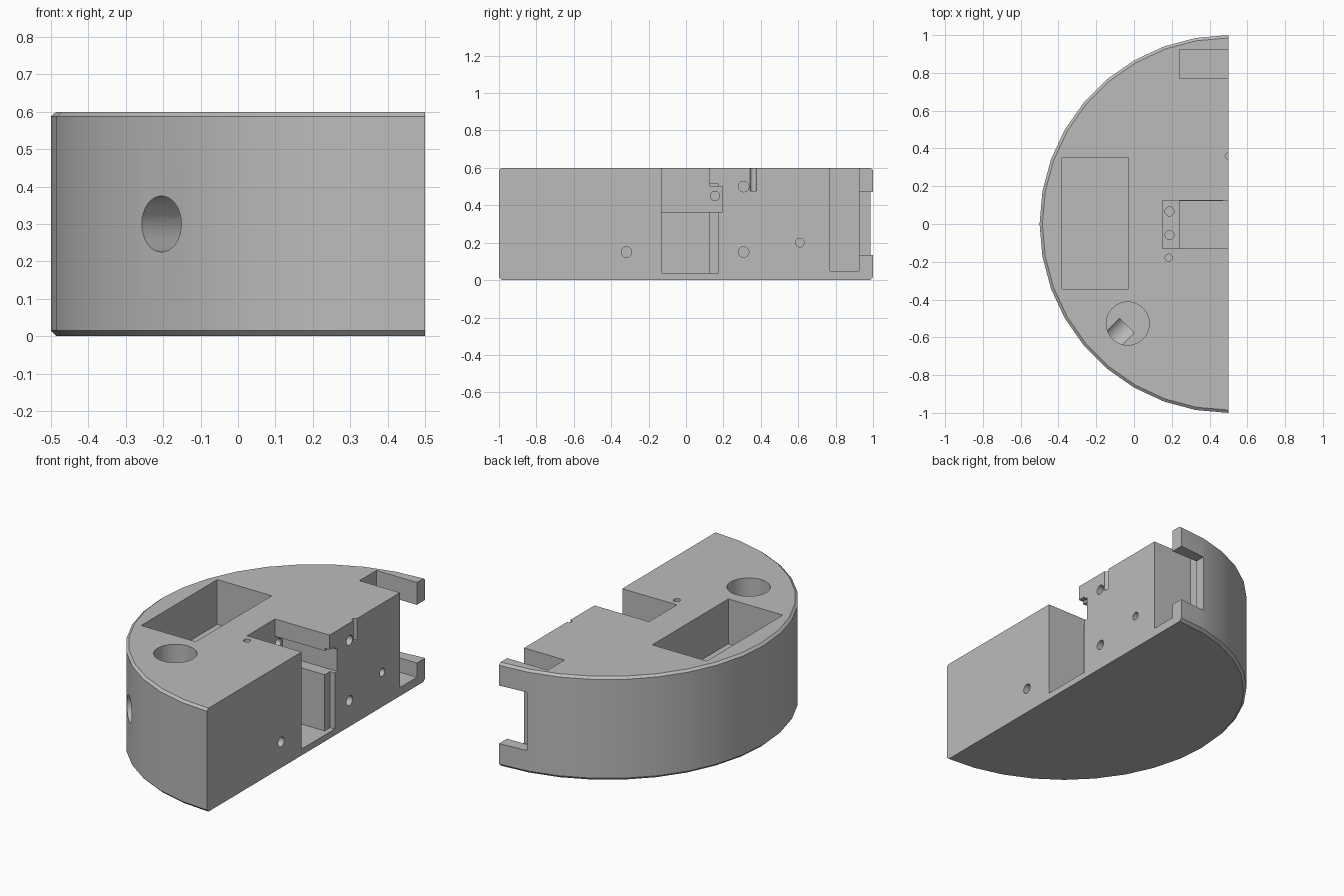
import bpy, bmesh
from math import radians, cos, sin
from mathutils import Vector

if "Cube" in bpy.data.objects:
    bpy.data.objects.remove(bpy.data.objects["Cube"], do_unlink=True)

grey = bpy.data.materials.new("matte_grey")
grey.use_nodes = True
colour = (0.5, 0.5, 0.5, 1)
grey.diffuse_color = colour
grey.node_tree.nodes["Principled BSDF"].inputs["Base Color"].default_value = colour

FACE, TOP, OUT = 0.5, 0.6, 0.1   # flat face x, top height, cutter overshoot


def finish(bm, name):
    bmesh.ops.recalc_face_normals(bm, faces=bm.faces)
    mesh = bpy.data.meshes.new(name)
    bm.to_mesh(mesh)
    bm.free()
    mesh.materials.append(grey)
    obj = bpy.data.objects.new(name, mesh)
    bpy.context.collection.objects.link(obj)
    return obj


# Half-round body with chamfered rims
bm = bmesh.new()
rings = []
for z, r in ((0, 0.985), (0.015, 1), (TOP - 0.012, 1), (TOP, 0.985)):
    angles = [radians(a) for a in range(90, 271, 10)]
    rings.append([bm.verts.new((FACE + r * cos(a), r * sin(a), z)) for a in angles])
for low, high in zip(rings, rings[1:]):
    for i in range(len(low)):
        j = (i + 1) % len(low)
        if j:
            bm.faces.new((low[i], low[j], high[j], high[i]))
bm.faces.new(rings[0])
bm.faces.new(rings[-1])
bm.faces.new([r[0] for r in rings] + [r[-1] for r in reversed(rings)])
body = finish(bm, "half_round_body")


def cut(cutter):
    cutter.hide_render = True
    mod = body.modifiers.new(cutter.name, "BOOLEAN")
    mod.operation = "DIFFERENCE"
    mod.solver = "EXACT"
    mod.object = cutter
    bpy.context.view_layer.objects.active = body
    bpy.ops.object.modifier_apply(modifier=mod.name)
    bpy.data.objects.remove(cutter, do_unlink=True)


def cut_box(name, x, y, z):
    bm = bmesh.new()
    bmesh.ops.create_cube(bm, size=1)
    for v in bm.verts:
        v.co = [(a + b) / 2 + c * (b - a) for (a, b), c in zip((x, y, z), v.co)]
    cut(finish(bm, name))


def cut_hole(name, start, end, radius, sides=32):
    start, end = Vector(start), Vector(end)
    axis = end - start
    bm = bmesh.new()
    bmesh.ops.create_cone(bm, cap_ends=True, segments=sides, radius1=radius,
                          radius2=radius, depth=axis.length)
    turn = axis.to_track_quat("Z", "Y")
    for v in bm.verts:
        v.co = turn @ v.co + (start + end) / 2
    cut(finish(bm, name))


# Shallow round recess in the top
cut_hole("round_recess", (FACE, 0, 0.59), (FACE, 0, TOP + OUT), 0.443, 72)

# Stepped pocket in the middle of the flat face
cut_box("pocket_shelf", (0.15, FACE + OUT), (-0.13, 0.125), (0.363, TOP + OUT))
cut_box("pocket_well", (0.24, FACE + OUT), (-0.13, 0.123), (0.037, 0.45))
cut_box("pocket_undercut", (0.15, FACE + OUT), (0.1, 0.195), (0.363, 0.5))
cut_box("pocket_groove", (0.47, FACE + OUT), (0.1, 0.173), (0.037, 0.515))

# Rectangular bay
cut_box("rectangular_bay", (-0.38, -0.03), (-0.345, 0.352), (0.34, TOP + OUT))
cut_hole("cable_hole", (0.2, 0.155, 0.45), (-0.1, 0.155, 0.45), 0.025)

# Slot and window at the rear end
cut_box("rear_slot", (0.24, FACE + OUT), (0.77, 0.925), (0.05, TOP + OUT))
cut_box("rear_window", (0.33, FACE + OUT), (0.85, 1 + OUT), (0.133, 0.47))

# Vertical wells and pin holes: x, y, floor, radius
for x, y, floor, r in ((0.097, 0.615, 0.2, 0.193), (-0.033, -0.527, 0.25, 0.114),
                       (0.422, 0.615, 0.15, 0.058), (0.422, -0.548, 0.15, 0.058),
                       (0.183, -0.178, 0.47, 0.019), (FACE, 0.36, 0.477, 0.017)):
    cut_hole("top_well", (x, y, floor), (x, y, TOP + OUT), r, 48)
for y in (0.066, -0.058):
    cut_hole("shelf_hole", (0.188, y, 0.25), (0.188, y, 0.4), 0.024)

# Blind holes underneath
for y in (-0.525, 0.525):
    cut_hole("bottom_hole", (-0.025, y, -OUT), (-0.025, y, 0.1), 0.075)

# Cross holes in the flat face: y, z, radius, depth
for y, z, r, depth in ((0.308, 0.5, 0.028, 0.2), (0.308, 0.15, 0.028, 0.2),
                       (-0.318, 0.15, 0.028, 0.2), (0.608, 0.2, 0.023, 0.08),
                       (-0.553, 0.2, 0.023, 0.08)):
    cut_hole("face_hole", (FACE - depth, y, z), (FACE + OUT, y, z), r)

# Radial hole through the curved wall
d = sin(radians(45))
cut_hole("radial_hole", (FACE - 1.1 * d, -1.1 * d, 0.3), (FACE - 0.76 * d, -0.76 * d, 0.3), 0.075)

bpy.ops.object.select_all(action="DESELECT")
body.select_set(True)
bpy.context.view_layer.objects.active = body
bpy.ops.object.shade_smooth_by_angle(angle=radians(30))
